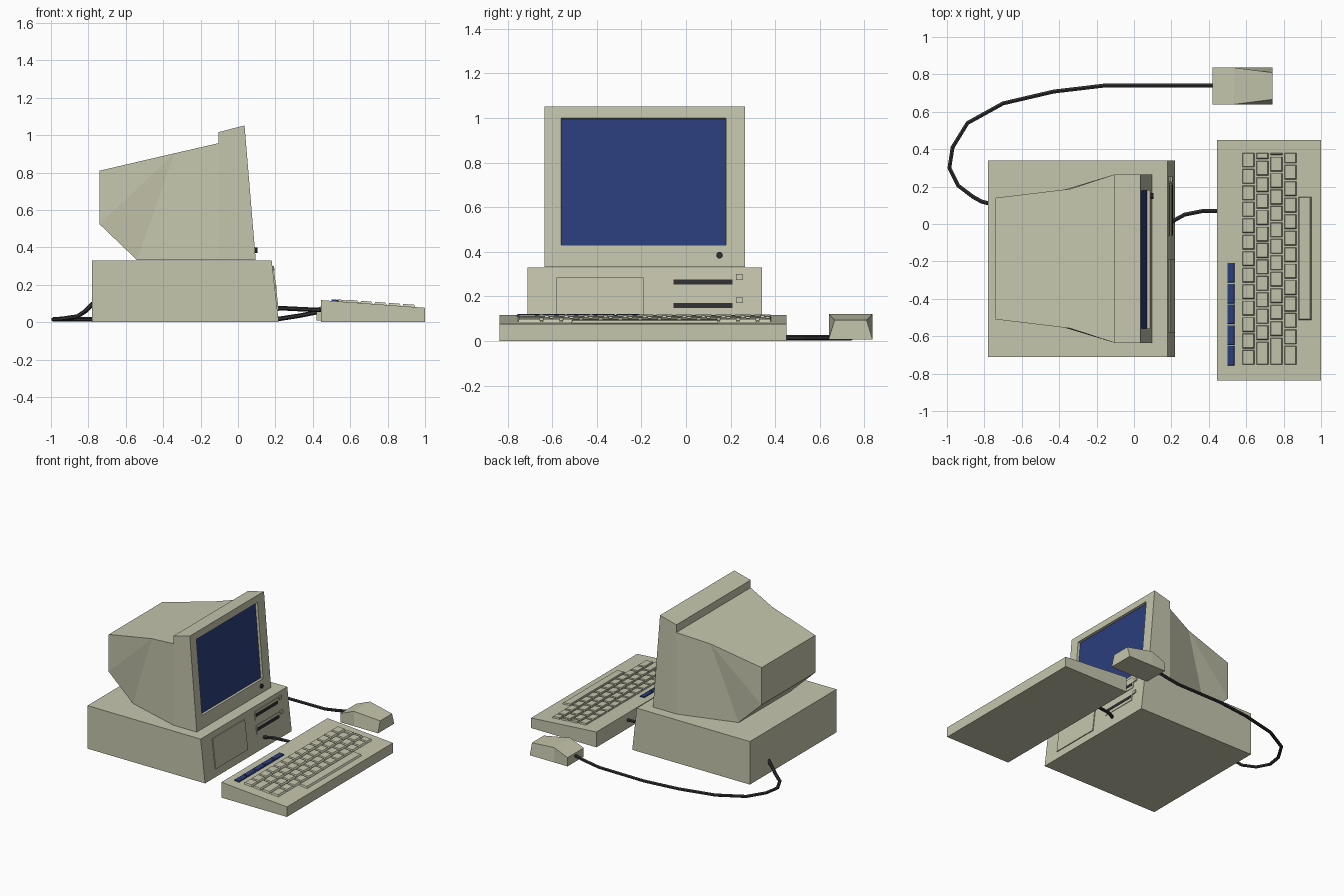
import bpy, bmesh
from mathutils import Vector

if "Cube" in bpy.data.objects:
    bpy.data.objects.remove(bpy.data.objects["Cube"])


def material(name, rgb):
    m = bpy.data.materials.new(name)
    m.diffuse_color = (*rgb, 1)
    m.use_nodes = True
    m.node_tree.nodes["Principled BSDF"].inputs["Base Color"].default_value = m.diffuse_color
    return m


BEIGE = material("beige plastic", (0.56, 0.565, 0.42))
BLUE = material("blue", (0.024, 0.048, 0.205))
DARK = material("dark grey", (0.03, 0.03, 0.033))


def finish(name, bm, *mats):
    bmesh.ops.recalc_face_normals(bm, faces=bm.faces)
    me = bpy.data.meshes.new(name)
    bm.to_mesh(me)
    bm.free()
    for m in mats:
        me.materials.append(m)
    ob = bpy.data.objects.new(name, me)
    bpy.context.collection.objects.link(ob)
    return ob


def prism(bm, profile, y0, y1):
    """Extrude an (x, z) profile along y."""
    a = [bm.verts.new((x, y0, z)) for x, z in profile]
    b = [bm.verts.new((x, y1, z)) for x, z in profile]
    n = len(profile)
    bm.faces.new(a)
    bm.faces.new(b[::-1])
    for i in range(n):
        j = (i + 1) % n
        bm.faces.new((a[i], b[i], b[j], a[j]))


def hexa(bm, low, high):
    """Join two quads into a closed block."""
    a = [bm.verts.new(p) for p in low]
    b = [bm.verts.new(p) for p in high]
    bm.faces.new(a)
    bm.faces.new(b[::-1])
    for i in range(4):
        j = (i + 1) % 4
        bm.faces.new((a[i], b[i], b[j], a[j]))


def rect(u0, u1, v0, v1):
    return [(u0, v0), (u1, v0), (u1, v1), (u0, v1)]


# System case with a slightly sloping front
bm = bmesh.new()
prism(bm, [(-0.78, 0), (0.218, 0), (0.18, 0.33), (-0.78, 0.33)], -0.71, 0.34)
finish("system_case", bm, BEIGE)


def case_x(z):
    return 0.218 - 0.115 * z


def front_plate(name, y0, y1, z0, z1, t, mat):
    bm = bmesh.new()
    r = rect(y0, y1, z0, z1)
    hexa(bm, [(case_x(z) - 0.005, y, z) for y, z in r],
         [(case_x(z) + t, y, z) for y, z in r])
    finish(name, bm, mat)


front_plate("front_panel", -0.58, -0.19, 0.06, 0.285, 0.007, BEIGE)
for i, z in enumerate((0.16, 0.265)):
    front_plate(f"drive_bezel_{i}", -0.065, 0.22, z - 0.035, z + 0.03, 0.004, BEIGE)
    front_plate(f"drive_slot_{i}", -0.055, 0.208, z - 0.011, z + 0.011, 0.007, DARK)
    front_plate(f"drive_button_{i}", 0.225, 0.255, z + 0.01, z + 0.035, 0.009, BEIGE)


# Monitor front frame with recessed screen
def bezel_x(z):
    return 0.095 - 0.0833 * (z - 0.332)


bm = bmesh.new()
prism(bm, [(-0.104, 0.332), (0.095, 0.332), (0.035, 1.052), (-0.104, 1.016)], -0.635, 0.265)
bmesh.ops.recalc_face_normals(bm, faces=bm.faces)
front = max(bm.faces, key=lambda f: f.calc_center_median().x)
bmesh.ops.inset_individual(bm, faces=[front], thickness=0.05)
for v in front.verts:
    y = 0.18 if v.co.y > -0.185 else -0.56
    z = 1.0 if v.co.z > 0.7 else 0.43
    v.co = (bezel_x(z), y, z)
bm.normal_update()
bmesh.ops.inset_individual(bm, faces=[front], thickness=0.003, depth=-0.018)
front.material_index = 1
finish("monitor_frame", bm, BEIGE, BLUE)

# Tapered monitor back: (x, half width, z), mirrored about y = -0.185
half = [(-0.104, 0.45, 0.957), (-0.34, 0.373, 0.903), (-0.74, 0.325, 0.81),
        (-0.74, 0.325, 0.524), (-0.54, 0.318, 0.332), (-0.104, 0.45, 0.332)]
bm = bmesh.new()
L, R = [[bm.verts.new((x, -0.185 + s * w, z)) for x, w, z in half] for s in (-1, 1)]
for S in (L, R):
    for ids in ((0, 1, 4, 5), (1, 3, 4), (1, 2, 3)):
        bm.faces.new([S[i] for i in ids])
for i in range(6):
    j = (i + 1) % 6
    bm.faces.new((L[i], R[i], R[j], L[j]))
finish("monitor_back", bm, BEIGE)

# Control knob
bpy.ops.mesh.primitive_cylinder_add(vertices=10, radius=0.015, depth=0.02,
                                    location=(bezel_x(0.385) + 0.003, 0.15, 0.385),
                                    rotation=(0, 1.5708, 0))
bpy.context.object.name = "control_knob"
bpy.context.object.data.materials.append(DARK)

# Keyboard
bm = bmesh.new()
prism(bm, [(0.445, 0), (1.0, 0), (1.0, 0.077), (0.445, 0.118)], -0.836, 0.45)
finish("keyboard_base", bm, BEIGE)


def key(bm, x0, x1, y0, y1, h=0.012, t=0.006):
    def top(x):
        return 0.118 - 0.0739 * (x - 0.445)
    hexa(bm, [(x, y, top(x) - 0.004) for x, y in rect(x0, x1, y0, y1)],
         [(x, y, top(x) + h) for x, y in rect(x0 + 0.002, x1 - t * 1.5, y0 + t, y1 - t / 2)])


# Four staggered rows of keys, end keys fill up the row
bm = bmesh.new()
Y0, Y1, PITCH = -0.758, 0.385, 0.088
for row, shift in enumerate((0.0, 0.044, 0.066, 0.022)):
    x = 0.58 + row * 0.075
    cuts = [Y0] + [Y0 + shift + PITCH * k for k in range(1, 13)] + [Y1]
    for a, b in zip(cuts, cuts[1:]):
        if b - a > 0.02:
            key(bm, x, x + 0.067, a + 0.004, b - 0.004)
key(bm, 0.88, 0.95, -0.515, 0.145)
finish("keys", bm, BEIGE)

bm = bmesh.new()
for k in range(5):
    y = -0.758 + k * 0.111
    key(bm, 0.498, 0.54, y, y + 0.106, 0.008, 0.003)
finish("function_keys", bm, BLUE)

# Mouse: cross-sections (x, top half width, top z)
bm = bmesh.new()
rings = []
for x, w, z in ((0.42, 0.098, 0.075), (0.535, 0.098, 0.122), (0.74, 0.072, 0.094)):
    rings.append([bm.verts.new((x, 0.738 + s * ww, zz))
                  for s, ww, zz in ((-1, 0.098, 0.008), (1, 0.098, 0.008), (1, w, z), (-1, w, z))])
for a, b in zip(rings, rings[1:]):
    for i in range(4):
        j = (i + 1) % 4
        bm.faces.new((a[i], a[j], b[j], b[i]))
bm.faces.new(rings[0])
bm.faces.new(rings[-1][::-1])
finish("mouse", bm, BEIGE)


# Cables: six-sided tubes along a path
def cable(name, pts, r=0.012, n=6):
    bm = bmesh.new()
    pts = [Vector(p) for p in pts]
    loops = []
    for i, p in enumerate(pts):
        d = (pts[min(i + 1, len(pts) - 1)] - pts[max(i - 1, 0)]).normalized()
        side = d.cross(Vector((0, 0, 1))).normalized()
        up = side.cross(d)
        ring = bmesh.ops.create_circle(bm, segments=n, radius=r, cap_ends=i in (0, len(pts) - 1))["verts"]
        for v in ring:
            v.co = p + side * v.co.x + up * v.co.y
        loops.append(ring)
    for a, b in zip(loops, loops[1:]):
        for i in range(n):
            j = (i + 1) % n
            bm.faces.new((a[i], a[j], b[j], b[i]))
    finish(name, bm, DARK)


cable("mouse_cable", [(0.43, 0.74, 0.055), (0.33, 0.74, 0.035), (0.22, 0.74, 0.018),
                      (-0.16, 0.74, 0.015), (-0.43, 0.708, 0.015), (-0.7, 0.645, 0.015),
                      (-0.89, 0.54, 0.015), (-0.97, 0.41, 0.015), (-0.987, 0.3, 0.015),
                      (-0.94, 0.205, 0.018), (-0.86, 0.145, 0.03), (-0.815, 0.12, 0.06),
                      (-0.775, 0.11, 0.1)])
cable("keyboard_cable", [(0.2, 0.01, 0.075), (0.225, 0.025, 0.075), (0.27, 0.05, 0.073),
                         (0.37, 0.07, 0.068), (0.46, 0.07, 0.065)])
